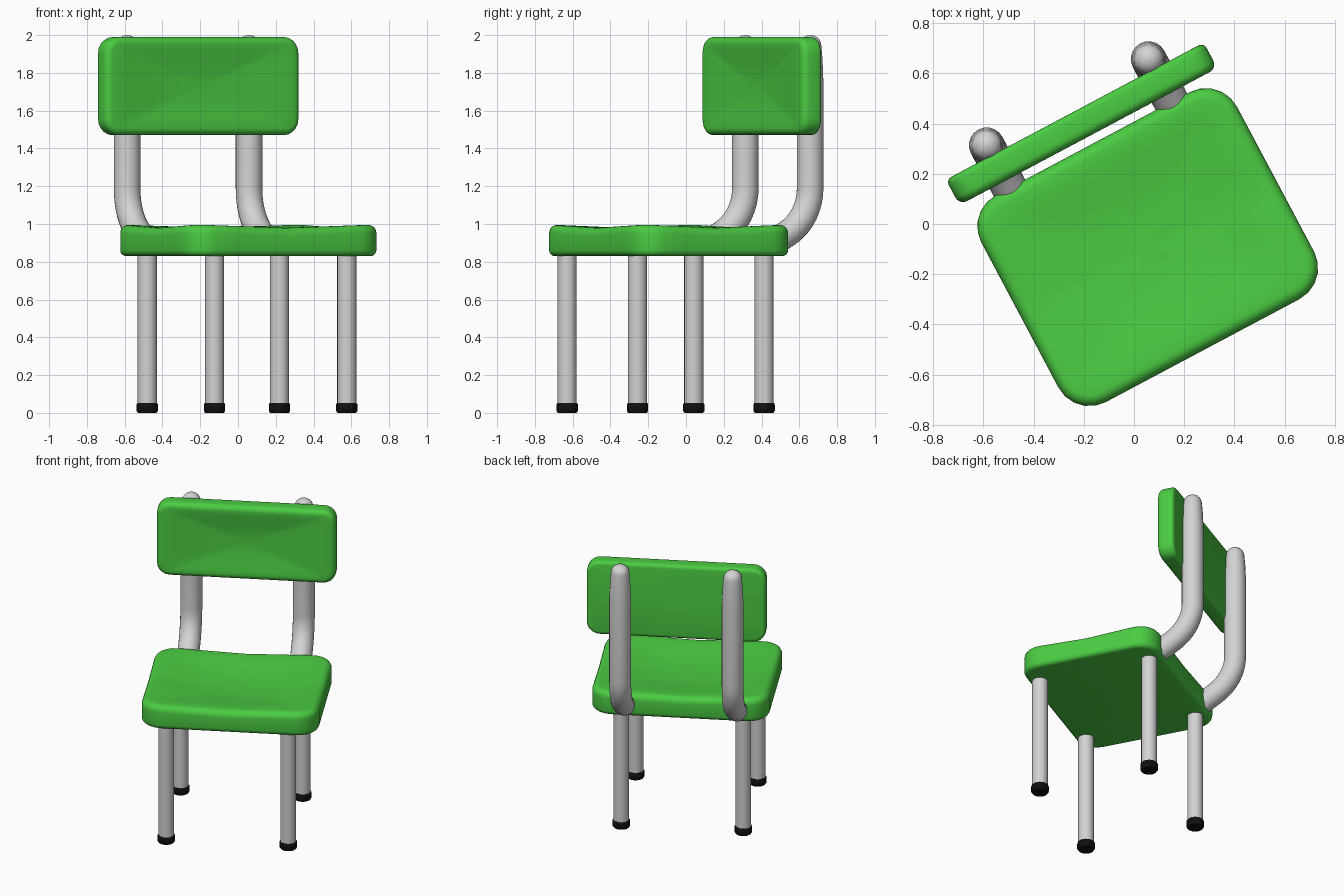
import bpy, bmesh, math
from mathutils import Matrix, Vector

if "Cube" in bpy.data.objects:
    bpy.data.objects.remove(bpy.data.objects["Cube"])

# The whole chair is turned about the vertical axis
TURN = Matrix.Rotation(math.radians(28), 4, 'Z')


def material(name, color, rough):
    m = bpy.data.materials.new(name)
    m.use_nodes = True
    m.diffuse_color = (*color, 1)
    bsdf = m.node_tree.nodes["Principled BSDF"]
    bsdf.inputs["Base Color"].default_value = (*color, 1)
    bsdf.inputs["Roughness"].default_value = rough
    return m


GREEN = material("green plastic", (0.07, 0.6, 0.055), 0.5)
METAL = material("light grey metal", (0.65, 0.65, 0.65), 0.4)
BLACK = material("black rubber", (0.005, 0.005, 0.005), 0.7)


def finish(name, bm, mat, local=Matrix(), angle=50):
    bmesh.ops.recalc_face_normals(bm, faces=bm.faces)
    mesh = bpy.data.meshes.new(name)
    bm.to_mesh(mesh)
    bm.free()
    mesh.materials.append(mat)
    obj = bpy.data.objects.new(name, mesh)
    bpy.context.collection.objects.link(obj)
    obj.matrix_world = TURN @ local
    bpy.ops.object.select_all(action='DESELECT')
    obj.select_set(True)
    bpy.context.view_layer.objects.active = obj
    bpy.ops.object.shade_smooth_by_angle(angle=math.radians(angle))
    return obj


def rounded_outline(hx, hy, r, steps=5, cuts=8):
    """Rounded rectangle with extra points along its straight sides."""
    corners = []
    for i, (sx, sy) in enumerate([(1, 1), (-1, 1), (-1, -1), (1, -1)]):
        arc = []
        for k in range(steps + 1):
            a = math.pi / 2 * (i + k / steps)
            arc.append(Vector((sx * (hx - r) + r * math.cos(a),
                               sy * (hy - r) + r * math.sin(a))))
        corners.append(arc)
    pts = []
    for i, arc in enumerate(corners):
        pts += arc
        nxt = corners[(i + 1) % 4][0]
        pts += [arc[-1].lerp(nxt, k / cuts) for k in range(1, cuts)]
    return pts


def loft(bm, rings):
    """Join rings of equal length with quads and cap both ends."""
    loops = [[bm.verts.new(p) for p in ring] for ring in rings]
    n = len(loops[0])
    for a, b in zip(loops, loops[1:]):
        for i in range(n):
            bm.faces.new((a[i], a[(i + 1) % n], b[(i + 1) % n], b[i]))
    bm.faces.new(loops[0])
    bm.faces.new(loops[-1])


def dished_slab(name, hx, hy, thick, corner, edge, dish, sag, local):
    """Soft-edged slab whose upper face is hollowed."""
    rings = []
    low = edge * 0.7

    def add(inset, z, scale=1.0, top=0.0):
        ring = []
        for p in rounded_outline(hx - inset, hy - inset, corner - inset):
            drop = sag * top * (1 - abs(p.x / hx) * abs(p.y / hy))
            ring.append((p.x * scale, p.y * scale, z - drop))
        rings.append(ring)

    for k in range(5):                      # lower rounded edge
        a = math.pi / 2 * k / 4
        add(low * (1 - math.sin(a)), low * (1 - math.cos(a)))
    for k in range(6):                      # upper rounded edge
        a = math.pi / 2 * k / 5
        add(edge * (1 - math.cos(a)), thick - edge * (1 - math.sin(a)), top=1)
    for k in range(1, 10):                  # hollow
        s = 1 - k / 9.3
        add(edge, thick - dish * (1 - s * s) ** 1.5, s, s)
    bm = bmesh.new()
    loft(bm, rings)
    return finish(name, bm, GREEN, local)


def tube(name, path, radii, mat, sides=20):
    """Round tube along a path lying in a plane of constant x."""
    rings = []
    for i, p in enumerate(path):
        d = (path[min(i + 1, len(path) - 1)] - path[max(i - 1, 0)]).normalized()
        side = Vector((1, 0, 0))
        up = d.cross(side)
        rings.append([p + radii[i] * (math.cos(t) * side + math.sin(t) * up)
                      for t in (2 * math.pi * k / sides for k in range(sides))])
    bm = bmesh.new()
    loft(bm, rings)
    return finish(name, bm, mat)


# Seat and backrest
dished_slab("seat", 0.577, 0.467, 0.17, 0.14, 0.045, 0.05, 0.02,
            Matrix.Translation((0.005, -0.107, 0.83)))
dished_slab("backrest", 0.582, 0.26, 0.115, 0.085, 0.035, 0.025, 0.0,
            Matrix.Translation((0.003, 0.508, 1.73)) @ Matrix.Rotation(math.pi / 2, 4, 'X'))

for side, x in (("right", -0.405), ("left", 0.388)):
    # Legs with rubber feet
    for end, y in (("front", -0.497), ("back", 0.262)):
        leg = [Vector((x, y, z)) for z in (0.04, 0.87)]
        tube(f"{end}_{side}_leg", leg, (0.051, 0.051), METAL)
        foot = [Vector((x, y, z)) for z in (0, 0.01, 0.045, 0.053)]
        tube(f"{end}_{side}_foot", foot, (0.05, 0.057, 0.057, 0.052), BLACK)

for side, x in (("right", -0.371), ("left", 0.36)):
    # Bent post from the rear of the seat up behind the backrest
    bend, r = 0.28, 0.071
    arc = [math.radians(-60 + 60 * k / 8) for k in range(9)]
    path = [Vector((x, 0.553 - bend + bend * math.cos(a), 1.19 + bend * math.sin(a)))
            for a in arc]
    path.insert(0, path[0] + Vector((0, -0.087, -0.05)))
    radii = [r] * len(path)
    for z, scale in ((1.45, 1), (1.75, 1), (1.87, 0.93), (1.945, 0.84)):
        path.append(Vector((x, 0.553, z)))
        radii.append(r * scale)
    for k in range(1, 6):                   # domed tip
        a = math.pi / 2 * k / 5.3
        path.append(Vector((x, 0.553, 1.945 + 0.055 * math.sin(a))))
        radii.append(r * 0.84 * math.cos(a))
    tube(f"{side}_back_post", path, radii, METAL)
